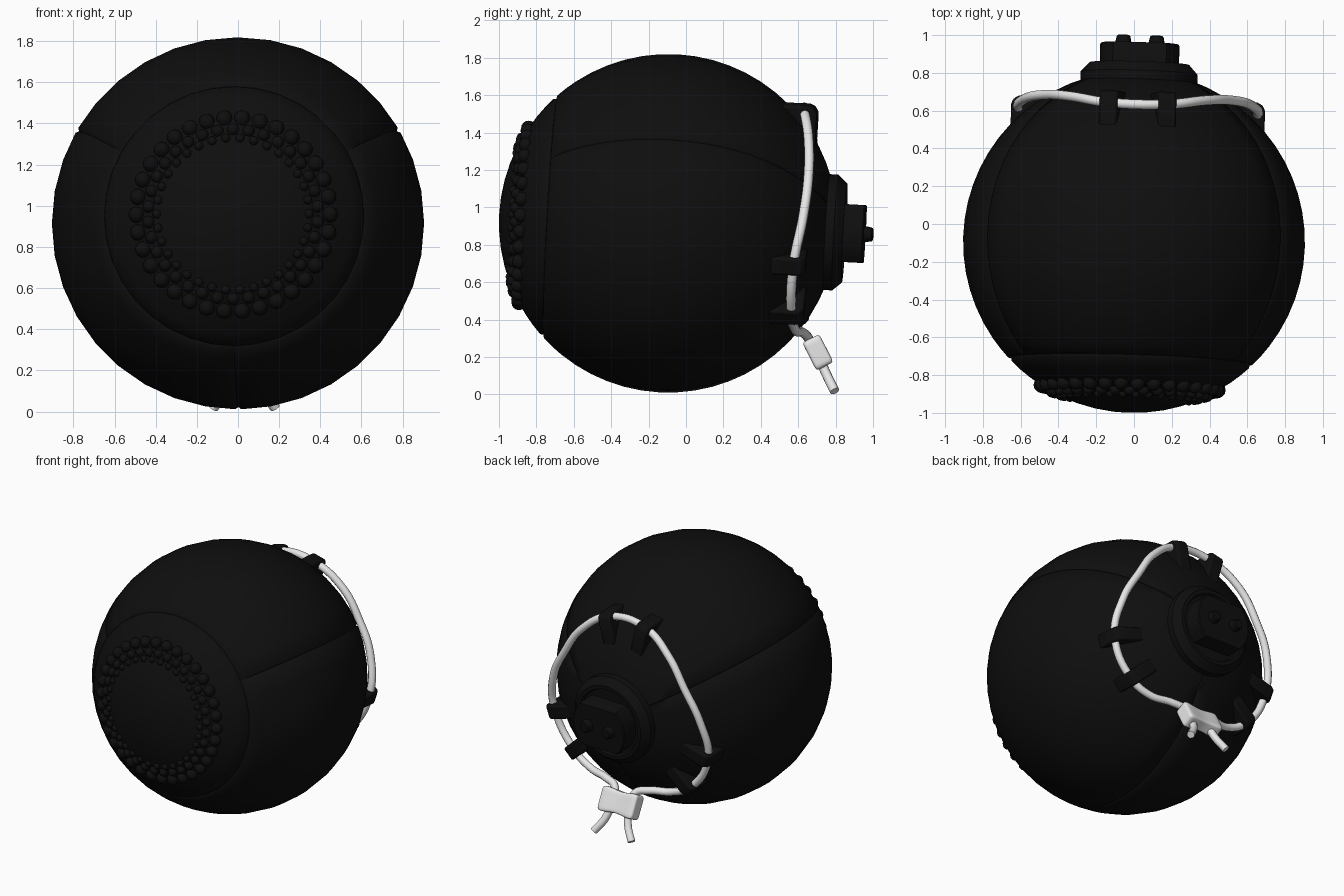
import bpy, bmesh, math
from mathutils import Vector, Matrix

if "Cube" in bpy.data.objects:
    bpy.data.objects.remove(bpy.data.objects["Cube"])

# Slightly tilted ball axis: "t" runs along it to the back, "r / angle" around it
C = Vector((0, -0.095, 0.915))
A = Vector((0.03, 1, -0.055)).normalized()
EX = (Vector((1, 0, 0)) - A * A.x).normalized()
EZ = EX.cross(A)
R = 0.905


def material(name, v):
    m = bpy.data.materials.new(name)
    m.diffuse_color = (v, v, v, 1)
    m.use_nodes = True
    m.node_tree.nodes["Principled BSDF"].inputs["Base Color"].default_value = m.diffuse_color
    return m


BLACK = material("matte_black", 0.0045)
WHITE = material("cord_white", 0.8)


def loc(x, z, t):
    return C + EX * x + EZ * z + A * t


def pol(r, deg, t):
    a = math.radians(deg)
    return loc(r * math.cos(a), r * math.sin(a), t)


def finish(bm, name, mat, angle=35):
    bmesh.ops.recalc_face_normals(bm, faces=bm.faces[:])
    me = bpy.data.meshes.new(name)
    bm.to_mesh(me)
    bm.free()
    ob = bpy.data.objects.new(name, me)
    bpy.context.collection.objects.link(ob)
    me.materials.append(mat)
    bpy.ops.object.select_all(action='DESELECT')
    ob.select_set(True)
    bpy.context.view_layer.objects.active = ob
    bpy.ops.object.shade_smooth_by_angle(angle=math.radians(angle))
    return ob


def loft(name, rows, mat=BLACK, angle=35):
    """Skin closed rows of points and cap both ends."""
    bm = bmesh.new()
    vs = [[bm.verts.new(p) for p in row] for row in rows]
    n = len(rows[0])
    for a, b in zip(vs, vs[1:]):
        for i in range(n):
            bm.faces.new((a[i], a[(i + 1) % n], b[(i + 1) % n], b[i]))
    bm.faces.new(vs[0])
    bm.faces.new(vs[-1])
    return finish(bm, name, mat, angle)


def lathe(name, profile, n=36, cx=0.0, cz=0.0):
    return loft(name, [[loc(cx + r * math.cos(2 * math.pi * i / n), cz + r * math.sin(2 * math.pi * i / n), t)
                        for i in range(n)] for r, t in profile])


# Ball body with a round front seam and three lengthwise seams
seams = (30, 150, 270)
cols = sorted(set(range(0, 360, 10)) | {s + d for s in seams for d in (-1, 1)})
thetas = sorted(set(range(6, 180, 6)) - {42, 48} | {1, 40, 44, 45, 46, 50, 179})
rows = []
for th in thetas:
    row = []
    for c in cols:
        rad = R
        if th == 45 or (c in seams and th > 45):
            rad -= 0.012
        k = math.radians(th)
        row.append(pol(rad * math.sin(k), c, -rad * math.cos(k)))
    rows.append(row)
loft("ball_body", rows, angle=60)

# Three rings of beads on the front
bm = bmesh.new()
for ring, br, off in ((0.47, 0.039, 0), (0.412, 0.03, 0.5), (0.37, 0.022, 0)):
    t = -math.sqrt(R * R - ring * ring)
    for i in range(34):
        bmesh.ops.create_uvsphere(bm, u_segments=12, v_segments=8, radius=br,
                                  matrix=Matrix.Translation(pol(ring, (i + off) * 360 / 34, t)))
finish(bm, "front_beads", BLACK, 60)

# Back mounting disc, flat-sided plug and two studs
lathe("back_disc", [(0.31, 0.76), (0.31, 0.895), (0.265, 0.945), (0.24, 0.945), (0.23, 0.925), (0.1, 0.925)])
cut = math.degrees(math.asin(0.155 / 0.21))
arc = [math.radians(-cut + 2 * cut * i / 8) for i in range(9)]
outline = [(0.21 * math.cos(a), 0.21 * math.sin(a)) for a in arc]
outline += [(-x, -z) for x, z in outline]
loft("back_plug", [[loc(x * s, z * s, t) for x, z in outline] for s, t in ((1, 0.9), (1, 1.045), (0.97, 1.052))])
for side, name in ((-1, "left_stud"), (1, "right_stud")):
    lathe(name, [(0.045, 1.03), (0.042, 1.06), (0.036, 1.09), (0.028, 1.096)], 16, side * 0.088)

# Six cord loops in three pairs
LUGS = [base + d for base in (90, -30, 210) for d in (-13.3, 13.3)]
profile = ((0.57, 0.69), (0.72, 0.692), (0.75, 0.68), (0.766, 0.65), (0.766, 0.46), (0.57, 0.6))
for i, ang in enumerate(LUGS):
    k = math.radians(ang)
    tangent = (EZ * math.cos(k) - EX * math.sin(k)) * 0.048
    ob = loft(f"cord_loop_{i + 1}", [[pol(r, ang, t) + tangent * s for t, r in profile] for s in (-1, 1)])
    bev = ob.modifiers.new("soft_edges", 'BEVEL')
    bev.width, bev.segments = 0.012, 2

# Cord: half a path on the right, mirrored for the left
half = [pol(0.652, 90 - 13.3, 0.70), pol(0.612, 54, 0.735), pol(0.575, 32, 0.75), pol(0.605, 8, 0.738),
        pol(0.655, -16.7, 0.70), pol(0.655, -43.3, 0.70)]
tail = [(0.35, 0.585, 0.345), (0.2, 0.625, 0.33), (0.11, 0.655, 0.30), (0.10, 0.70, 0.22),
        (0.12, 0.75, 0.11), (0.18, 0.795, 0.018)]


def flip(p):
    d = Vector(p) - C
    return Vector(p) - EX * 2 * d.dot(EX)


right = half + [Vector(p) for p in tail]
left = [flip(p) for p in half] + [Vector((0.06 - p[0], p[1], p[2])) for p in tail]
path = left[::-1] + right
cu = bpy.data.curves.new("cord", 'CURVE')
cu.dimensions = '3D'
cu.bevel_depth, cu.bevel_resolution, cu.resolution_u = 0.026, 3, 8
cu.use_fill_caps = True
sp = cu.splines.new('BEZIER')
sp.bezier_points.add(len(path) - 1)
for bp, p in zip(sp.bezier_points, path):
    bp.co = p
    bp.handle_left_type = bp.handle_right_type = 'AUTO'
cu.materials.append(WHITE)
bpy.context.collection.objects.link(bpy.data.objects.new("cord", cu))

# Cord toggle: rounded block pinched in the middle
bm = bmesh.new()
bmesh.ops.create_cube(bm, size=2)
bmesh.ops.subdivide_edges(bm, edges=bm.edges[:], cuts=3, use_grid_fill=True)
for v in bm.verts:
    pinch = 1 - 0.22 * (1 - abs(v.co.x))
    v.co = Vector((v.co.x * 0.14, v.co.y * 0.055 * pinch, v.co.z * 0.09 * pinch))
tog = finish(bm, "cord_toggle", WHITE, 180)
tog.location = (0.03, 0.705, 0.225)
tog.rotation_euler = (math.radians(27), 0, 0)
sub = tog.modifiers.new("rounding", 'SUBSURF')
sub.levels = sub.render_levels = 2
